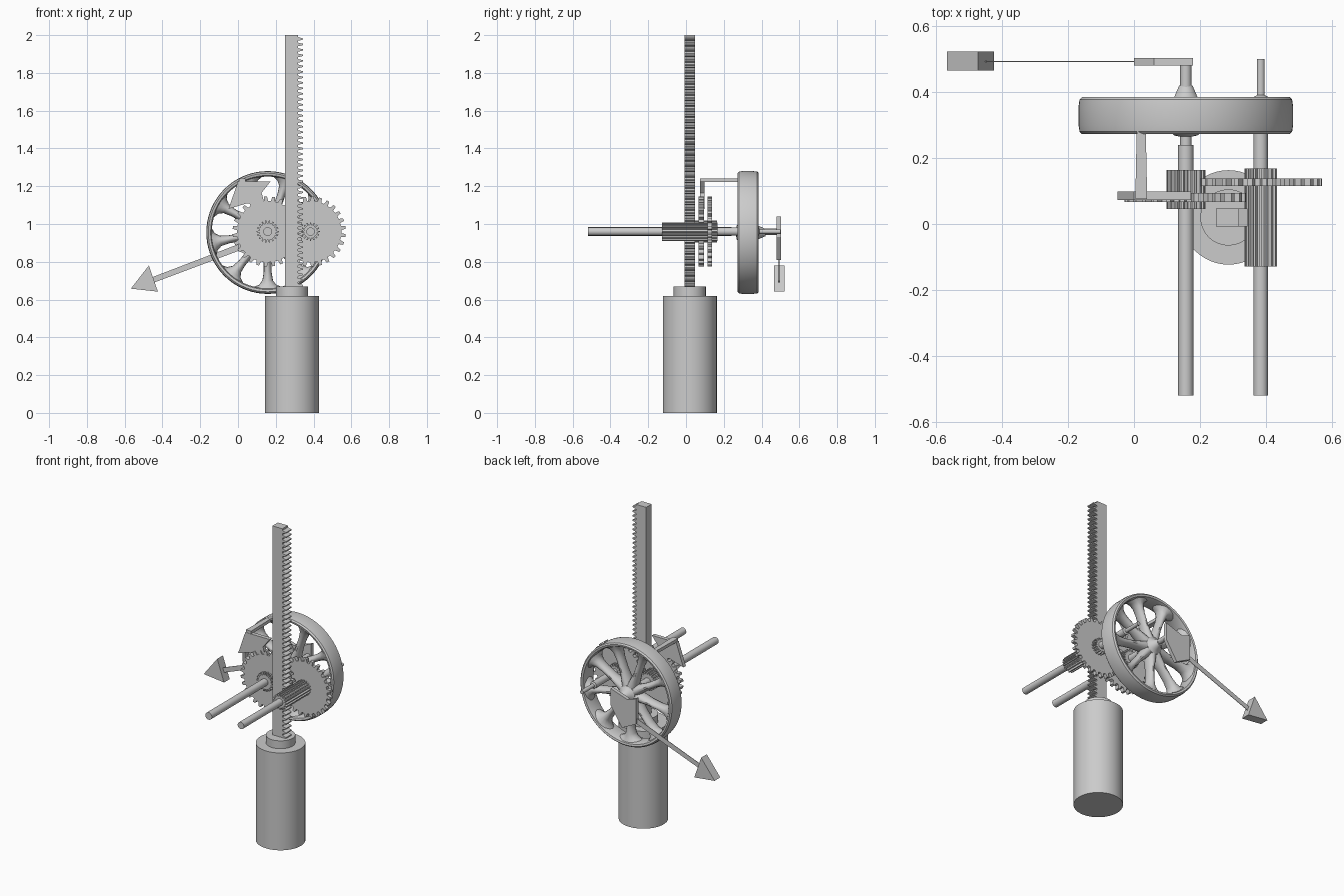
import bpy, bmesh, math
from mathutils import Vector

if "Cube" in bpy.data.objects:
    bpy.data.objects.remove(bpy.data.objects["Cube"])

AX_L, AX_R, AX_Z = 0.157, 0.384, 0.96


def finish(name, bm, smooth=True):
    bmesh.ops.remove_doubles(bm, verts=bm.verts, dist=1e-5)
    bmesh.ops.recalc_face_normals(bm, faces=bm.faces)
    me = bpy.data.meshes.new(name)
    bm.to_mesh(me)
    bm.free()
    ob = bpy.data.objects.new(name, me)
    bpy.context.collection.objects.link(ob)
    if smooth:
        bpy.context.view_layer.objects.active = ob
        ob.select_set(True)
        bpy.ops.object.shade_smooth_by_angle(angle=math.radians(35))
        ob.select_set(False)
    return ob


def loft(bm, rings, closed=False):
    """Join rings of points; cap the ends, or close the loop of rings."""
    vs = [[bm.verts.new(p) for p in r] for r in rings]
    n = len(vs[0])
    pairs = list(zip(vs, vs[1:])) + ([(vs[-1], vs[0])] if closed else [])
    for a, b in pairs:
        for i in range(n):
            j = (i + 1) % n
            bm.faces.new((a[i], a[j], b[j], b[i]))
    if not closed:
        bm.faces.new(vs[0])
        bm.faces.new(vs[-1])


def plate(name, outline, y0, y1, smooth=False):
    """Extrude an x-z outline along y."""
    bm = bmesh.new()
    loft(bm, [[(x, y, z) for x, z in outline] for y in (y0, y1)])
    return finish(name, bm, smooth)


def turned_y(name, x, z, profile, seg=32, closed=False):
    """Turn a (y, radius) profile around an axis along y."""
    bm = bmesh.new()
    loft(bm, [[(x + r * math.cos(2 * math.pi * i / seg), y,
                z + r * math.sin(2 * math.pi * i / seg)) for i in range(seg)]
              for y, r in profile], closed)
    return finish(name, bm)


def gear(name, x, y0, y1, r_out, r_root, teeth, phase=0.0):
    pts = []
    for k in range(teeth):
        for f, r in ((-0.30, r_root), (-0.17, r_out), (0.17, r_out), (0.30, r_root)):
            a = 2 * math.pi * (k + f + phase) / teeth
            pts.append((x + r * math.cos(a), AX_Z + r * math.sin(a)))
    return plate(name, pts, y0, y1)


# Cylinder housing with collar
bm = bmesh.new()
loft(bm, [[(0.286 + r * math.cos(2 * math.pi * i / 48),
            0.02 + r * math.sin(2 * math.pi * i / 48), z) for i in range(48)]
          for z, r in ((0, 0.143), (0.62, 0.143), (0.62, 0.085), (0.67, 0.085))])
finish("cylinder_housing", bm)

# Toothed rack rising out of the collar
outline = [(0.248, 2.0), (0.248, 0.62), (0.318, 0.62)]
pitch = 0.029
for k in range(46):
    z = 0.665 + k * pitch
    outline += [(0.318, z), (0.344, z + 0.006), (0.344, z + 0.013), (0.318, z + 0.019)]
outline.append((0.318, 2.0))
plate("toothed_rack", outline, -0.008, 0.047)

# Shafts, with thinner rear ends
turned_y("left_shaft", AX_L, AX_Z,
         [(-0.52, 0.023), (0.24, 0.023), (0.24, 0.017), (0.49, 0.017)])
turned_y("right_shaft", AX_R, AX_Z,
         [(-0.52, 0.022), (0.385, 0.022), (0.39, 0.012), (0.50, 0.012)])

# Crossed gear pairs
gear("left_gear", AX_L, 0.067, 0.094, 0.186, 0.163, 27)
gear("right_gear", AX_R, 0.115, 0.138, 0.186, 0.163, 27, 0.5)
gear("left_pinion", AX_L, 0.045, 0.163, 0.059, 0.045, 18)
gear("right_pinion", AX_R, -0.128, 0.168, 0.049, 0.036, 16)

# Flywheel: rounded rim, hub and flared spokes
WZ = 0.955
turned_y("flywheel_rim", AX_L, WZ,
         [(0.272, 0.314), (0.280, 0.322), (0.30, 0.325), (0.355, 0.325),
          (0.377, 0.322), (0.385, 0.314), (0.382, 0.302), (0.365, 0.296),
          (0.29, 0.296), (0.275, 0.302)], 72, True)
turned_y("flywheel_hub", AX_L, WZ,
         [(0.265, 0.02), (0.268, 0.035), (0.285, 0.055), (0.33, 0.062),
          (0.37, 0.055), (0.385, 0.035), (0.42, 0.02)])
bm = bmesh.new()
sections = [(0.03, 0.035, 0.048), (0.08, 0.028, 0.042), (0.14, 0.021, 0.035),
            (0.21, 0.021, 0.034), (0.255, 0.028, 0.038), (0.28, 0.045, 0.044),
            (0.298, 0.075, 0.05)]
for k in range(9):
    a = -math.pi / 2 + 2 * math.pi * k / 9
    out, side = Vector((math.cos(a), 0, math.sin(a))), Vector((-math.sin(a), 0, math.cos(a)))
    rings = []
    for r, w, d in sections:
        ring = []
        for i in range(14):
            t = 2 * math.pi * i / 14
            s = w * math.cos(t)
            # outer sections follow the rim's curve
            reach = math.sqrt(r * r - s * s) if r > 0.2 else r
            ring.append(Vector((AX_L, 0.328 + d * math.sin(t), WZ)) + out * reach + side * s)
        rings.append(ring)
    loft(bm, rings)
finish("flywheel_spokes", bm)

# Front pawl plate, with its tapered pin into the wheel
plate("front_pawl", [(-0.05, 1.08), (0.0, 1.225), (0.172, 1.225), (0.125, 1.165),
                     (0.145, 1.09), (0.05, 1.11)], 0.073, 0.098)
bm = bmesh.new()
loft(bm, [[(0.022 + sx * w, y, 1.232 + sz * 0.01) for sx, sz in
           ((-1, -1), (1, -1), (1, 1), (-1, 1))]
          for y, w in ((0.075, 0.018), (0.27, 0.014), (0.35, 0.003))])
finish("pawl_pin", bm, False)

# Rear crank plate at the end of the left shaft
plate("rear_crank", [(0.0, 1.02), (0.06, 1.0), (0.178, 1.04), (0.178, 0.93),
                     (0.10, 0.81), (0.0, 0.86)], 0.48, 0.503)

# Direction arrow: thin shaft and thick head
plate("arrow_shaft", [(0.03, 0.868), (0.02, 0.900), (-0.455, 0.718), (-0.445, 0.690)],
      0.491, 0.494)
plate("arrow_head", [(-0.567, 0.658), (-0.472, 0.78), (-0.424, 0.642)], 0.465, 0.522)
